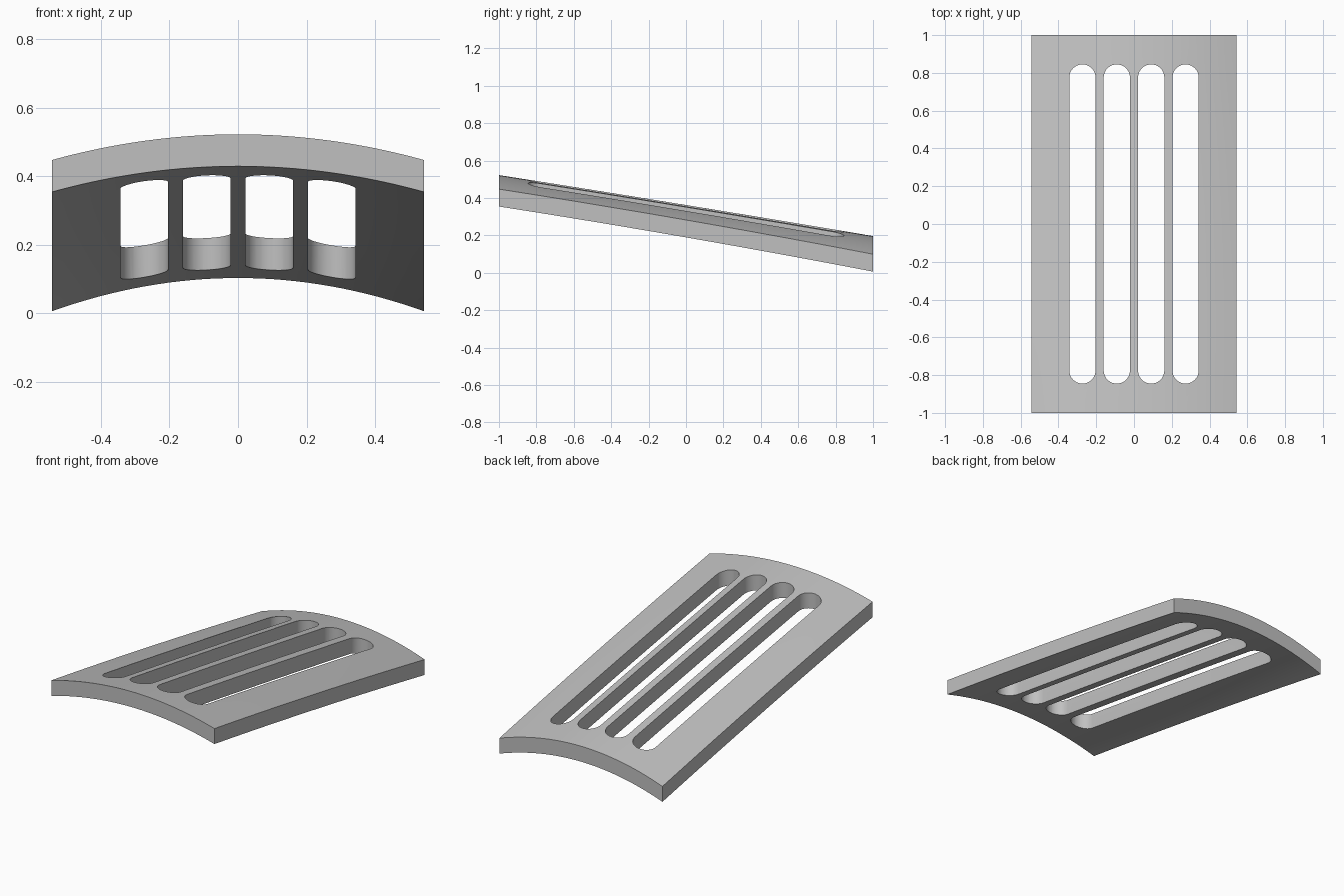
import bpy
import bmesh
import math

default = bpy.data.objects.get("Cube")
if default:
    bpy.data.objects.remove(default, do_unlink=True)

HALF_WIDTH, HALF_LENGTH, THICKNESS = 0.543, 1.0, 0.093

grey = bpy.data.materials.new("plain grey")
grey.use_nodes = True
grey.diffuse_color = (0.53, 0.53, 0.53, 1)
grey.node_tree.nodes["Principled BSDF"].inputs["Base Color"].default_value = grey.diffuse_color


def add_object(name, bm):
    bmesh.ops.recalc_face_normals(bm, faces=bm.faces)
    mesh = bpy.data.meshes.new(name)
    bm.to_mesh(mesh)
    bm.free()
    mesh.materials.append(grey)
    obj = bpy.data.objects.new(name, mesh)
    bpy.context.collection.objects.link(obj)
    return obj


def top_height(x, y):
    """Sloping crown whose arch deepens towards the back."""
    crown = 0.359 - 0.163 * y + 0.003 * (1 - y * y)
    arch = 0.086 + 0.011 * y - 0.006 * (1 - y * y)
    return crown - arch * (x / HALF_WIDTH) ** 2


# Arched sloping panel: a grid shaped by the height rule, then thickened downwards
bm = bmesh.new()
bmesh.ops.create_grid(bm, x_segments=32, y_segments=12, size=1)
for v in bm.verts:
    v.co.x *= HALF_WIDTH
    v.co.y *= HALF_LENGTH
    v.co.z = top_height(v.co.x, v.co.y)
lower = bmesh.ops.extrude_face_region(bm, geom=bm.faces[:])
for v in lower["geom"]:
    if isinstance(v, bmesh.types.BMVert):
        v.co.z -= THICKNESS
# keep the untouched upper sheet as part of the closed shell
if any(e.is_boundary for e in bm.edges):
    bmesh.ops.holes_fill(bm, edges=[e for e in bm.edges if e.is_boundary])
panel = add_object("slotted_panel", bm)


def slot_cutter(name, x, radius=0.0695, end=0.845, steps=20):
    """Upright prism with a round-ended outline."""
    bm = bmesh.new()
    outline = []
    for side in (1, -1):
        for i in range(steps + 1):
            a = math.pi * i / steps
            outline.append(bm.verts.new((x + side * radius * math.cos(a),
                                         side * (end - radius + radius * math.sin(a)), -0.5)))
    face = bm.faces.new(outline)
    raised = bmesh.ops.extrude_face_region(bm, geom=[face])
    for v in raised["geom"]:
        if isinstance(v, bmesh.types.BMVert):
            v.co.z = 1
    # the base outline closes the prism
    loose = [e for e in bm.edges if e.is_boundary]
    if loose:
        bmesh.ops.holes_fill(bm, edges=loose)
    cutter = add_object(name, bm)
    cutter.hide_render = True
    return cutter


# Four lengthwise slots
bpy.context.view_layer.objects.active = panel
for i, x in enumerate((-0.273, -0.091, 0.091, 0.273)):
    cutter = slot_cutter(f"slot_cutter_{i + 1}", x)
    cut = panel.modifiers.new("slot", "BOOLEAN")
    cut.operation = "DIFFERENCE"
    cut.solver = "EXACT"
    cut.object = cutter
    bpy.ops.object.modifier_apply(modifier=cut.name)
    bpy.data.objects.remove(cutter, do_unlink=True)

# Smooth the arch and slot ends, keeping the rims crisp
bpy.ops.object.select_all(action="DESELECT")
panel.select_set(True)
bpy.ops.object.shade_smooth_by_angle(angle=math.radians(30))
